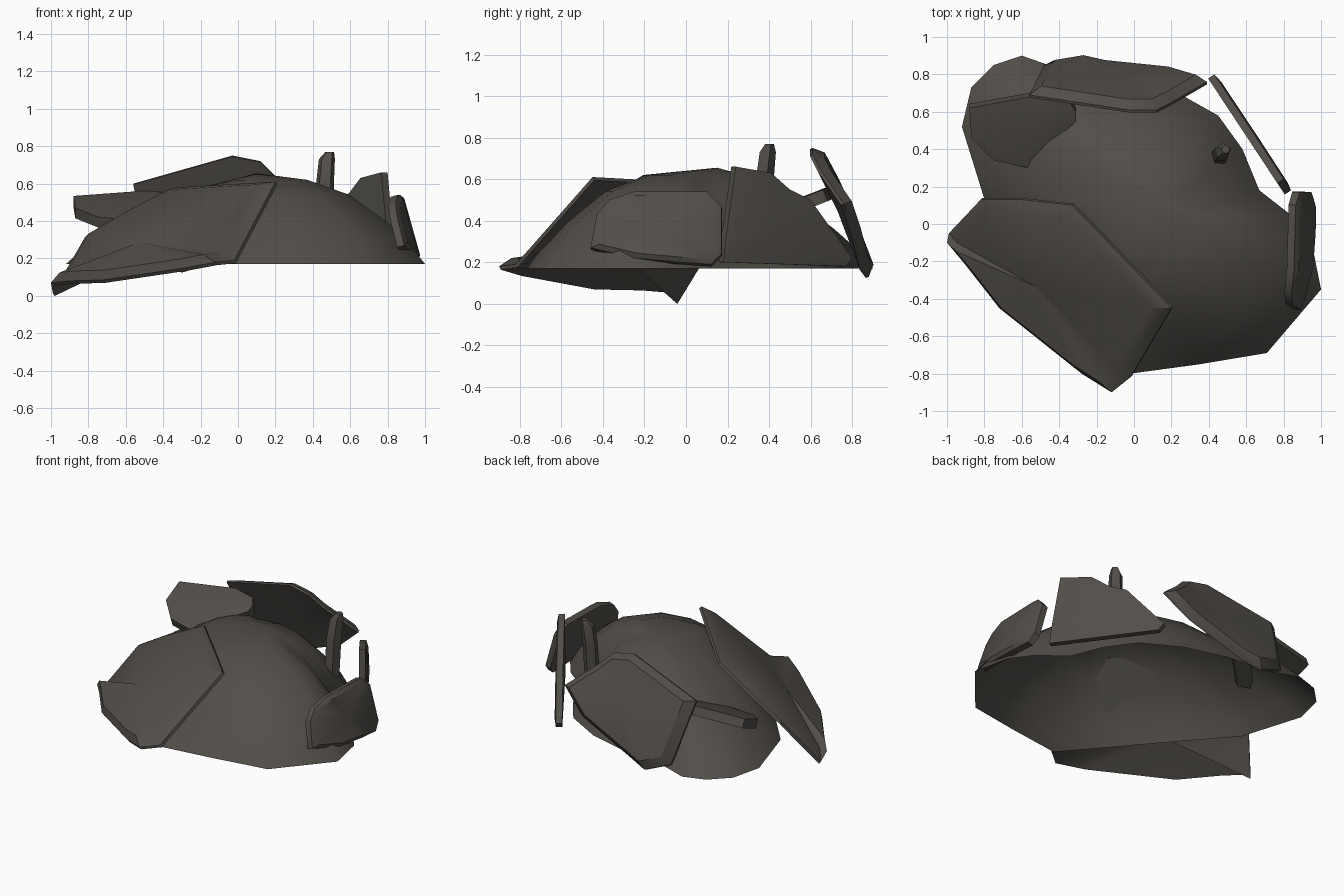
import bpy, bmesh, math
from mathutils import Vector

if "Cube" in bpy.data.objects:
    bpy.data.objects.remove(bpy.data.objects["Cube"])

rock = bpy.data.materials.new("dark_brown_grey_stone")
rock.diffuse_color = (0.085, 0.077, 0.067, 1)
rock.use_nodes = True
rock.node_tree.nodes["Principled BSDF"].inputs["Base Color"].default_value = rock.diffuse_color


def finish(name, bm, angle):
    bmesh.ops.recalc_face_normals(bm, faces=bm.faces)
    me = bpy.data.meshes.new(name)
    bm.to_mesh(me)
    bm.free()
    me.materials.append(rock)
    ob = bpy.data.objects.new(name, me)
    bpy.context.collection.objects.link(ob)
    bpy.ops.object.select_all(action='DESELECT')
    ob.select_set(True)
    bpy.context.view_layer.objects.active = ob
    bpy.ops.object.shade_smooth_by_angle(angle=math.radians(angle))
    return ob


def slab(name, pts, out, thick=0.05, bulge=0.02):
    """Broken plate: irregular rim, slightly raised worn face, flat back."""
    pts = [Vector(p) for p in pts]
    c = sum(pts, Vector()) / len(pts)
    count = len(pts)
    n = sum(((pts[i] - c).cross(pts[(i + 1) % count] - c) for i in range(count)), Vector()).normalized()
    if n.dot(Vector(out)) < 0:
        n = -n
    bm = bmesh.new()
    rings = [[bm.verts.new(p - n * thick) for p in pts],
             [bm.verts.new(p) for p in pts],
             [bm.verts.new(p.lerp(c, 0.13) + n * bulge * 0.8) for p in pts]]
    back, front = bm.verts.new(c - n * thick), bm.verts.new(c + n * bulge)
    for i in range(count):
        j = (i + 1) % count
        for a, b in zip(rings, rings[1:]):
            bm.faces.new((a[i], a[j], b[j], b[i]))
        bm.faces.new((rings[2][i], rings[2][j], front))
        bm.faces.new((rings[0][j], rings[0][i], back))
    return finish(name, bm, 35)


# Mound: hollow open-bottomed heap, rings shrinking toward the summit,
# kept below the plane of the slab that leans on its front left
outline = [(-.02, -.8), (.35, -.75), (.71, -.69), (1, -.35), (.95, -.1), (.85, .04),
           (.67, .18), (.58, .4), (.45, .58), (.2, .72), (-.1, .8), (-.4, .83),
           (-.6, .9), (-.75, .85), (-.87, .73), (-.92, .52), (-.83, .23), (-.79, .1),
           (-.52, -.21), (-.25, -.53)]
cx, cy = .1, .05
bm = bmesh.new()
rings = []
for f, z in ((1, .17), (.9, .285), (.78, .39), (.55, .54), (.3, .62)):
    ring = []
    for x, y in outline:
        px, py = cx + (x - cx) * f, cy + (y - cy) * f
        h = z - .3 * max(0, -px) * (1 - f)
        if f < 1:
            h = min(h, .07 + .587 * (px + .72) + .86 * (py + .45) - .05)
        ring.append(bm.verts.new((px, py, max(h, .17))))
    rings.append(ring)
top = bm.verts.new((cx, cy + .1, .655))
m = len(outline)
for i in range(m):
    j = (i + 1) % m
    for a, b in zip(rings, rings[1:]):
        bm.faces.new((a[i], a[j], b[j], b[i]))
    bm.faces.new((rings[-1][i], rings[-1][j], top))
finish("mound", bm, 60)

# Big slab leaning on the front left
slab("front_left_slab",
     [(.2, -.45, .61), (-.02, -.82, .19), (-.12, -.9, .18), (-.28, -.8, .15),
      (-.72, -.45, .085), (-.9, -.22, .08), (-1, -.1, .07), (-.99, -.05, .015), (-.82, .13, .31),
      (-.6, .13, .44), (-.33, .1, .58)], (-.4, -.6, .7), .02, .05)

# Slab leaning on the back, bowed outward
slab("back_slab",
     [(-.56, .69, .6), (-.03, .61, .75), (.12, .61, .72), (.2, .65, .64), (.39, .76, .48),
      (.22, .81, .33), (-.17, .85, .17), (-.3, .88, .13), (-.48, .85, .2)],
     (0, 1, .5), .015, .055)

# Slab leaning on the right, bent inward toward its front edge
yz = [(-.46, .27), (-.43, .43), (-.37, .5), (-.25, .54), (.1, .54), (.17, .47),
      (.17, .24), (.12, .19), (-.03, .2), (-.25, .22)]
slab("right_slab",
     [(.96 - .28 * (z - .2) - .2 * max(0, -.2 - y), y, z) for y, z in yz],
     (1, 0, .3), .04, .025)

# Upright plate on the back right
slab("back_right_plate",
     [(.43 + (.8 - y) * .66, y, z) for y, z in
      ((.18, .2), (.19, .3), (.24, .66), (.41, .63), (.5, .55), (.6, .5), (.8, .22), (.77, .18))],
     (.8, .6, 0), .04, .01)

# Flat slab lying on the left back, dipping toward the front
slab("left_back_slab",
     [(x, y, .55 - .4 * (.66 - y)) for x, y in
      ((-.88, .62), (-.5, .69), (-.35, .66), (-.31, .6), (-.31, .55), (-.57, .3),
       (-.75, .34), (-.87, .46))], (0, -.3, 1), .06, .005)

# Bent post sticking out of the heap, five-sided with a chipped tip
bm = bmesh.new()
prev = None
for x, y, z, r in ((.46, .36, .35, .05), (.465, .375, .6, .05), (.475, .39, .73, .045), (.49, .40, .768, .025)):
    ring = [bm.verts.new((x + r * math.cos(a), y + r * math.sin(a) * .95, z))
            for a in (math.tau * k / 5 + .3 for k in range(5))]
    if prev:
        for k in range(5):
            bm.faces.new((prev[k], prev[(k + 1) % 5], ring[(k + 1) % 5], ring[k]))
    else:
        bm.faces.new(ring[::-1])
    prev = ring
bm.faces.new(prev)
finish("broken_post", bm, 30)
